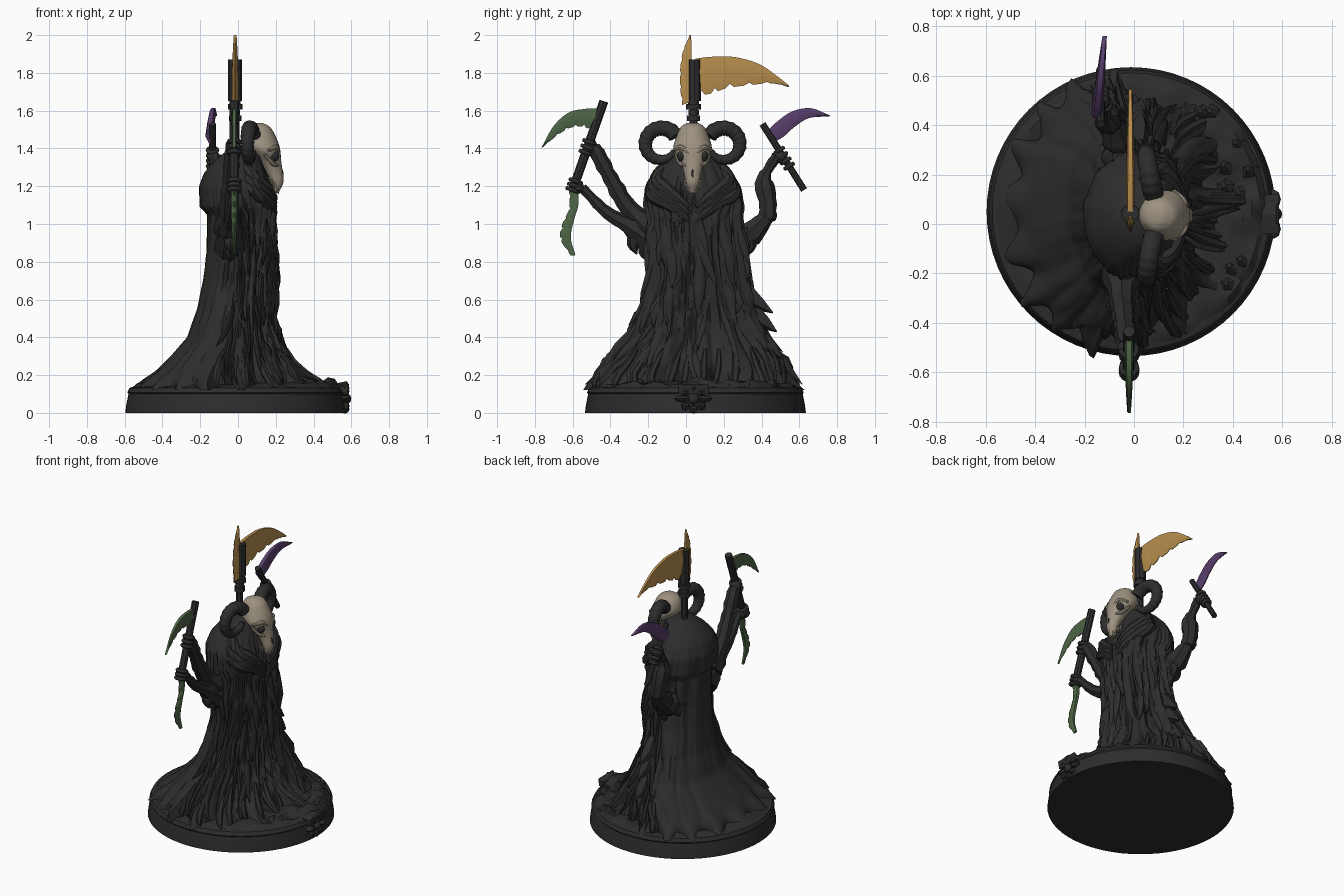
import bpy, bmesh, math, random
from mathutils import Vector, noise

random.seed(4)
TAU = math.tau
X = Vector((1, 0, 0))
CY = 0.035  # mirror line of the head


def material(name, rgb):
    m = bpy.data.materials.new(name)
    m.diffuse_color = (*rgb, 1)
    return m


DARK = material("charcoal", (0.026, 0.026, 0.027))
BONE = material("bone", (0.34, 0.29, 0.22))
GOLD = material("gold", (0.48, 0.27, 0.075))
GREEN = material("green", (0.078, 0.135, 0.063))
PURPLE = material("purple", (0.10, 0.05, 0.15))


def finish(bm, name, mat, angle=40):
    bmesh.ops.recalc_face_normals(bm, faces=bm.faces)
    me = bpy.data.meshes.new(name)
    bm.to_mesh(me)
    bm.free()
    ob = bpy.data.objects.new(name, me)
    bpy.context.collection.objects.link(ob)
    me.materials.append(mat)
    bpy.ops.object.select_all(action='DESELECT')
    ob.select_set(True)
    bpy.context.view_layer.objects.active = ob
    bpy.ops.object.shade_smooth_by_angle(angle=math.radians(angle))
    return ob


def loft(bm, rings):
    vs = [[bm.verts.new(p) for p in r] for r in rings]
    n = len(vs[0])
    for a, b in zip(vs, vs[1:]):
        for i in range(n):
            bm.faces.new((a[i], a[(i + 1) % n], b[(i + 1) % n], b[i]))
    bm.faces.new(vs[0])
    bm.faces.new(vs[-1])


def spline(pts, n):
    # Catmull-Rom through tuples of any length
    pts = [Vector(p) for p in pts]
    out = []
    for i in range(n):
        t = i / (n - 1) * (len(pts) - 1)
        k = min(int(t), len(pts) - 2)
        f = t - k
        b, c = pts[k], pts[k + 1]
        a = pts[k - 1] if k else b * 2 - c
        d = pts[k + 2] if k + 2 < len(pts) else c * 2 - b
        out.append(0.5 * (2 * b + (c - a) * f + (2 * a - 5 * b + 4 * c - d) * f * f
                          + (3 * b - a - 3 * c + d) * f ** 3))
    return out


def add_tube(bm, path, radii, sides=8, squash=1.0):
    rings = []
    for i, p in enumerate(path):
        t = (path[min(i + 1, len(path) - 1)] - path[max(i - 1, 0)]).normalized()
        u = t.cross(X).normalized()
        v = t.cross(u)
        rings.append([p + radii[i] * (u * math.cos(TAU * j / sides)
                      + v * squash * math.sin(TAU * j / sides)) for j in range(sides)])
    loft(bm, rings)


def tube(name, mat, pts, n=16, sides=8, rough=0.0, squash=1.0):
    # pts hold x, y, z, radius
    path, radii = [], []
    for q in spline(pts, n):
        path.append(Vector(q[:3]))
        radii.append(q[3] * (1 + rough * random.uniform(-1, 1)))
    bm = bmesh.new()
    add_tube(bm, path, radii, sides, squash)
    return finish(bm, name, mat)


def blade(name, mat, top, bottom, x, thick, lean=0.0, teeth=0.0, n=25):
    # lens-shaped blade between two edge lines given as (y, z)
    rings = []
    for i, (a, b) in enumerate(zip(spline(top, n), spline(bottom, n))):
        b = b + (a - b) * (teeth if i % 4 == 2 else 0)
        m = a * 0.6 + b * 0.4
        w = thick * (1 - 0.6 * (i / (n - 1)) ** 2)
        rings.append([(x + lean * (p[0] - 0.45) + s, p[0], p[1])
                      for p, s in ((a, w * 0.6), (m, w), (b, w * 0.15), (b, -w * 0.15), (m, -w), (a, -w * 0.6))])
    bm = bmesh.new()
    loft(bm, rings)
    return finish(bm, name, mat, 60)


def ball(name, mat, loc, size, seg=16):
    bm = bmesh.new()
    bmesh.ops.create_uvsphere(bm, u_segments=seg, v_segments=seg // 2, radius=1)
    for v in bm.verts:
        v.co = Vector(loc) + Vector([a * b for a, b in zip(v.co, size)])
    return finish(bm, name, mat)


# round base
bm = bmesh.new()
loft(bm, [[(-0.012 + r * math.cos(TAU * i / 64), 0.05 + r * math.sin(TAU * i / 64), z) for i in range(64)]
          for r, z in ((0.585, 0), (0.58, 0.04), (0.568, 0.1), (0.574, 0.108), (0.562, 0.132), (0.545, 0.138))])
finish(bm, "base", DARK, 30)

# rough ground on the base
bm = bmesh.new()
rings = []
for k in range(16):
    r = 0.56 * (1 - k / 16)
    ring = []
    for i in range(90):
        x, y = r * math.cos(TAU * i / 90) - 0.012, r * math.sin(TAU * i / 90) + 0.05
        h = 0.145 + 0.035 * noise.noise(Vector((x * 9, y * 9, 2))) + 0.05 * max(0, x) * noise.noise(Vector((x * 20, y * 20, 7)))
        ring.append((x, y, h + 0.03 * max(0, x) if k else 0.125))
    rings.append(ring)
loft(bm, rings)
finish(bm, "ground", DARK)

# robe rows: z, back x, front x, right y, left y
ROBE = [(0.12, -0.53, 0.42, -0.49, 0.58), (0.17, -0.50, 0.37, -0.475, 0.56), (0.22, -0.44, 0.32, -0.44, 0.54),
        (0.30, -0.36, 0.27, -0.38, 0.50), (0.40, -0.27, 0.23, -0.30, 0.44), (0.55, -0.215, 0.20, -0.24, 0.37),
        (0.70, -0.185, 0.20, -0.20, 0.32), (0.85, -0.165, 0.20, -0.20, 0.29), (1.05, -0.16, 0.20, -0.22, 0.28),
        (1.09, -0.20, 0.20, -0.23, 0.29), (1.20, -0.205, 0.18, -0.22, 0.28), (1.27, -0.18, 0.15, -0.18, 0.24),
        (1.33, -0.13, 0.13, -0.13, 0.19), (1.38, -0.07, 0.12, -0.07, 0.13), (1.405, 0.0, 0.07, 0.01, 0.05)]


def robe_point(th, z, off=0.0):
    k = max(0, min(len(ROBE) - 2, sum(r[0] <= z for r in ROBE) - 1))
    a, b = ROBE[k], ROBE[k + 1]
    f = (z - a[0]) / (b[0] - a[0])
    x0, x1, y0, y1 = [p + (q - p) * f for p, q in zip(a[1:], b[1:])]
    c, s = math.cos(th), math.sin(th)
    front = (1 + c) / 2
    fade = max(0.0, min(1.0, (1.38 - z) / 0.35))
    n = noise.noise(Vector((c * 4.5 + 9, s * 4.5, z * 1.5)))
    n2 = abs(noise.noise(Vector((c * 8, s * 8 + 5, z * 3.5))))
    m = 1 + fade * ((0.06 + 0.12 * front) * n - (0.03 + 0.3 * front) * (n2 - 0.15))
    m += 0.09 * max(0, 0.24 - z) / 0.12 * math.sin(17 * th + math.sin(3 * th))
    return Vector(((x0 + x1) / 2 + ((x1 - x0) / 2 * m + off) * c, (y0 + y1) / 2 + ((y1 - y0) / 2 * m + off) * s, z))


bm = bmesh.new()
loft(bm, [[robe_point(TAU * i / 170, 0.12 + 1.285 * k / 90) for i in range(170)] for k in range(91)])
finish(bm, "hooded_robe", DARK, 60)

# torn cloth strips hanging over the front and sides
bm = bmesh.new()
for i in range(75):
    th = random.uniform(-1.75, 1.75)
    z0 = random.uniform(0.3, 1.12)
    length = min(random.uniform(0.18, 0.4), z0 - 0.15)
    drift, w = random.uniform(-0.25, 0.25), random.uniform(0.014, 0.034)
    path = [robe_point(th + drift * t, z0 - length * t, -0.008 + 0.03 * t) for t in (0, 0.2, 0.4, 0.6, 0.8, 1)]
    add_tube(bm, path, [w * s for s in (0.3, 0.8, 1, 0.9, 0.6, 0.05)], 6, 0.6)
finish(bm, "torn_strips", DARK, 50)

# curled hem folds and rock shards on the ground
bm = bmesh.new()
for i in range(18):
    th = -1.7 + 0.2 * i + random.uniform(-0.06, 0.06)
    path = [robe_point(th, z) for z in (0.34, 0.27, 0.21, 0.165, 0.13)]
    add_tube(bm, path, [0.008, 0.018, 0.022, 0.02, 0.006], 6)
finish(bm, "hem_folds", DARK, 50)
bm = bmesh.new()
for y, z, dy in ((-0.43, 0.25, -0.05), (-0.39, 0.31, -0.04), (0.47, 0.36, 0.04), (0.43, 0.5, 0.05), (0.40, 0.6, 0.06)):
    s = 1 if y > 0 else -1
    add_tube(bm, [Vector((0.02, y - s * 0.09, z + 0.08)), Vector((0.02, y - s * 0.02, z - 0.02)),
                  Vector((0.03, y + dy, z - 0.07))], [0.03, 0.045, 0.004], 5)
for i in range(16):
    a, r = random.uniform(-1.4, 1.4), random.uniform(0.36, 0.5)
    p = Vector((r * math.cos(a), 0.05 + r * math.sin(a), 0.12))
    add_tube(bm, [p, p + Vector((0.01, 0.01, 0.03)), p + Vector((0.0, 0.015, 0.055))], [0.045, 0.035, 0.01], 5)
finish(bm, "shards", DARK, 20)

# collar folds around the hood opening
for s in (-1, 1):
    for k in range(3):
        d = 0.035 * k
        tube("collar_fold", DARK, [(0.02 - d, CY + s * 0.13, 1.32 - d, 0.025), (0.09, CY + s * (0.19 + d / 2), 1.24 - d, 0.035),
             (0.165, CY + s * 0.12, 1.17 - d, 0.035), (0.19, CY + s * 0.02, 1.09 - d, 0.015)], 14, 8, 0.1)

# skull rows: z, centre x, half depth, half width
bm = bmesh.new()
rows = spline([(1.535, 0.11, 0.02, 0.03), (1.51, 0.105, 0.068, 0.065), (1.44, 0.115, 0.095, 0.094), (1.39, 0.14, 0.084, 0.1),
               (1.34, 0.166, 0.062, 0.07), (1.28, 0.19, 0.046, 0.048), (1.22, 0.208, 0.032, 0.036), (1.165, 0.2, 0.015, 0.016)], 30)
loft(bm, [[(x + a * math.cos(TAU * i / 28), CY + b * math.sin(TAU * i / 28), z) for i in range(28)] for z, x, a, b in rows])
finish(bm, "skull", BONE)
ball("nose_hollow", DARK, (0.232, CY, 1.26), (0.01, 0.007, 0.03))
for s in (-1, 1):
    ball("eye_socket", DARK, (0.19, CY + s * 0.06, 1.36), (0.028, 0.022, 0.03))
    tube("brow", BONE, [(0.215, CY + s * 0.02, 1.375, 0.01), (0.2, CY + s * 0.06, 1.405, 0.015), (0.16, CY + s * 0.1, 1.39, 0.008)], 8)
    tube("cheekbone", BONE, [(0.215, CY + s * 0.035, 1.31, 0.008), (0.185, CY + s * 0.065, 1.32, 0.012), (0.14, CY + s * 0.09, 1.37, 0.008)], 8)
    for k in range(4):
        x, y, z = 0.175 + 0.013 * k, CY + s * (0.042 - 0.008 * k), 1.235 - 0.012 * k
        tube("tooth", BONE, [(x, y, z, 0.009), (x, y, z - 0.04, 0.003)], 3, 6)
    # ram horn
    path, radii = [], []
    for i in range(64):
        t = i / 63
        a = math.radians(150 - 305 * t)
        r = 0.09 - 0.012 * t
        path.append(Vector((0.08 - 0.03 * math.sin(math.pi * t), CY + s * (0.166 + r * math.cos(a)), 1.42 + r * math.sin(a))))
        radii.append((0.041 - 0.024 * t * t) * (1 + 0.05 * math.sin(i * 1.57)))
    bm = bmesh.new()
    add_tube(bm, path, radii, 14)
    finish(bm, "horn", DARK, 60)

# large scythe standing behind the head
tube("scythe_pole", DARK, [(-0.015, 0.04, 1.2, 0.022), (-0.015, 0.04, 1.66, 0.022)], 4)
for z, r in ((1.56, 0.035), (1.59, 0.028), (1.62, 0.04), (1.65, 0.03)):
    tube("scythe_ring", DARK, [(-0.015, 0.04, z - 0.014, r), (-0.015, 0.04, z + 0.014, r)], 3, 10)
tube("scythe_socket", DARK, [(-0.015, 0.045, 1.65, 0.034), (-0.015, 0.045, 1.87, 0.034)], 3, 8, squash=1.1)
blade("scythe_blade", GOLD, [(0.05, 1.875), (0.13, 1.885), (0.25, 1.885), (0.38, 1.85), (0.48, 1.785), (0.545, 1.733)],
      [(0.05, 1.68), (0.13, 1.69), (0.22, 1.72), (0.34, 1.735), (0.45, 1.745), (0.545, 1.725)], -0.015, 0.018, teeth=0.12)
blade("scythe_spike", GOLD, [(0.03, 1.65), (0.03, 1.78), (0.03, 1.9), (0.027, 2.0)],
      [(-0.02, 1.63), (-0.033, 1.76), (-0.02, 1.9), (0.02, 2.0)], -0.015, 0.018, teeth=0.1)


# handles, with gripping fingers along them
def handle(name, x, a, b, r, grips):
    a, b = Vector((x, *a)), Vector((x, *b))
    tube(name, DARK, [(*a, r), (*b, r)], 6, 8)
    for g in grips:
        bpy.ops.mesh.primitive_torus_add(major_radius=r + 0.006, minor_radius=0.012, major_segments=14, minor_segments=6,
                                         location=a.lerp(b, g), rotation=(b - a).to_track_quat('Z', 'Y').to_euler())
        ob = bpy.context.object
        ob.name = "finger"
        ob.data.materials.append(DARK)
        bpy.ops.object.shade_smooth()


handle("double_blade_handle", -0.02, (-0.435, 1.65), (-0.6, 1.18), 0.024, (0.46, 0.52, 0.58, 0.9, 0.95, 1.0))
blade("upper_green_blade", GREEN, [(-0.46, 1.61), (-0.53, 1.61), (-0.62, 1.59), (-0.7, 1.52), (-0.765, 1.405)],
      [(-0.5, 1.49), (-0.54, 1.515), (-0.61, 1.51), (-0.68, 1.47), (-0.76, 1.405)], -0.02, 0.018, teeth=0.12)
blade("lower_green_blade", GREEN, [(-0.57, 1.18), (-0.57, 1.1), (-0.59, 1.03), (-0.61, 0.93), (-0.585, 0.835)],
      [(-0.62, 1.18), (-0.62, 1.08), (-0.655, 1.0), (-0.665, 0.92), (-0.61, 0.832)], -0.02, 0.018, teeth=0.15)
handle("sickle_handle", -0.135, (0.405, 1.53), (0.625, 1.18), 0.018, (0.4, 0.48, 0.56, 0.64))
blade("sickle_blade", PURPLE, [(0.43, 1.49), (0.48, 1.54), (0.56, 1.595), (0.66, 1.613), (0.762, 1.575)],
      [(0.455, 1.425), (0.52, 1.465), (0.57, 1.51), (0.65, 1.56), (0.76, 1.57)], -0.15, 0.022, lean=0.1)

# arms and hands
tube("right_lower_arm", DARK, [(-0.04, -0.14, 0.88, 0.09), (-0.04, -0.28, 0.98, 0.06), (-0.03, -0.42, 1.06, 0.036), (-0.02, -0.55, 1.19, 0.026)], 16, 7, 0.15)
tube("right_upper_arm", DARK, [(-0.05, -0.18, 0.97, 0.08), (-0.05, -0.31, 1.09, 0.05), (-0.04, -0.4, 1.24, 0.045), (-0.03, -0.49, 1.41, 0.036)], 16, 7, 0.15)
ball("right_palm", DARK, (-0.03, -0.5, 1.41), (0.04, 0.03, 0.045), 10)
ball("right_lower_palm", DARK, (-0.02, -0.57, 1.19), (0.04, 0.035, 0.03), 10)
tube("left_sleeve", DARK, [(-0.04, 0.2, 0.86, 0.09), (-0.06, 0.33, 0.94, 0.065), (-0.08, 0.43, 1.04, 0.045)], 12, 7, 0.15)
tube("left_forearm", DARK, [(-0.08, 0.43, 1.02, 0.045), (-0.1, 0.43, 1.12, 0.052), (-0.11, 0.41, 1.23, 0.045), (-0.12, 0.44, 1.3, 0.026), (-0.12, 0.48, 1.36, 0.032)], 16, 7, 0.15)
ball("left_palm", DARK, (-0.13, 0.495, 1.355), (0.035, 0.045, 0.035), 10)
for s, y, z in ((-1, -0.28, 0.9), (-1, -0.22, 0.86), (1, 0.34, 0.89), (1, 0.3, 0.84)):
    tube("sleeve_tatter", DARK, [(-0.04, y - s * 0.04, z + 0.08, 0.045), (-0.04, y, z, 0.035), (-0.04, y - s * 0.02, z - 0.06, 0.004)], 8, 6)

# flower-shaped ornament on the front rim
ball("ornament_centre", DARK, (0.57, 0.04, 0.075), (0.03, 0.03, 0.03), 12)
for i in range(8):
    a = TAU * i / 8
    ball("ornament_petal", DARK, (0.565, 0.04 + 0.06 * math.cos(a), 0.075 + 0.055 * math.sin(a)),
         (0.03, 0.04, 0.018) if i % 4 == 0 else (0.026, 0.022, 0.024), 8)
bm = bmesh.new()
loft(bm, [[(0.52, y, 0.12), (0.58, y, 0.1), (0.588, y, 0.15), (0.575, y, 0.168 - abs(y - 0.04) * 0.4), (0.49, y, 0.15)]
          for y in (-0.04, 0.0, 0.04, 0.08, 0.12)])
finish(bm, "ornament_ledge", DARK, 20)
